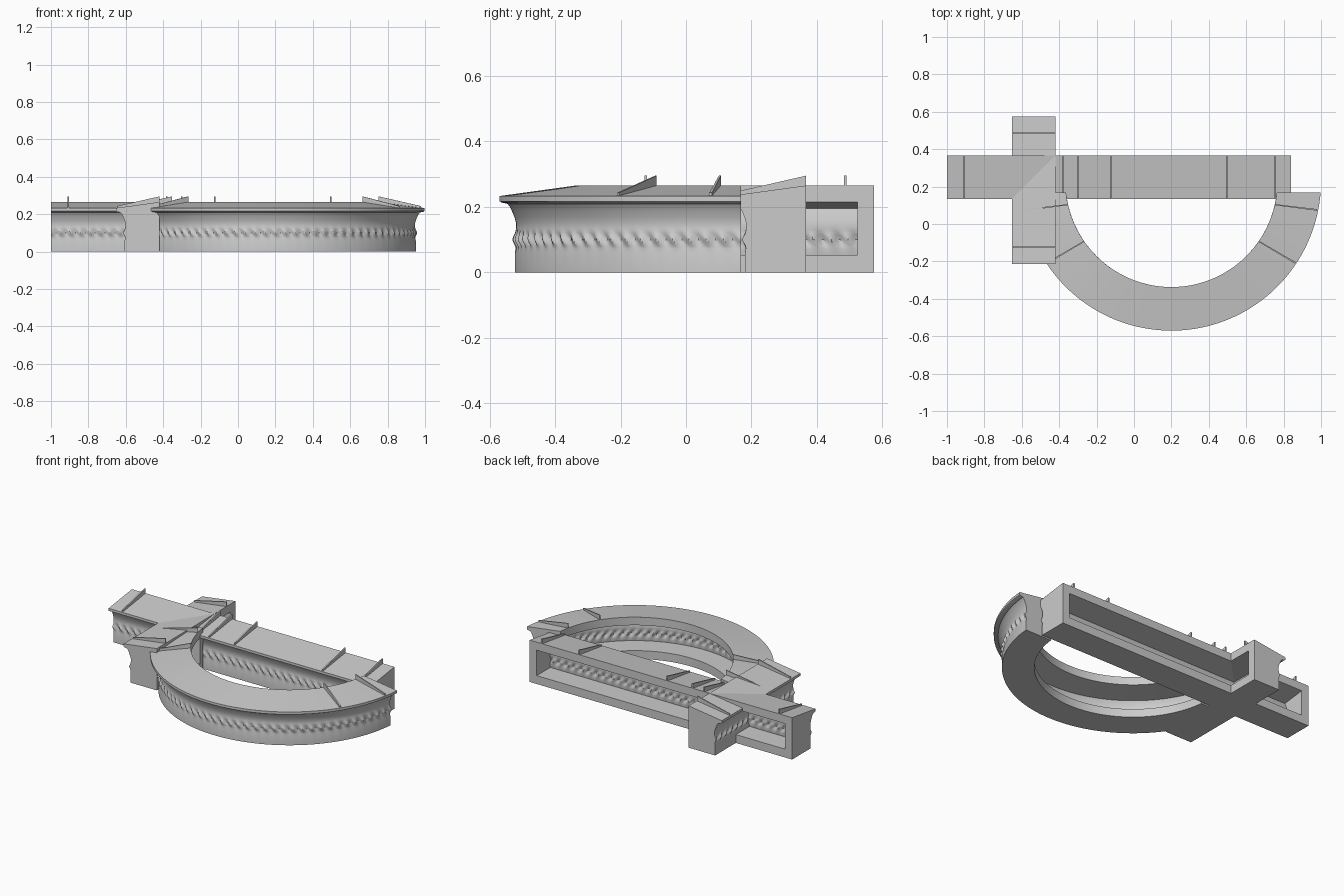
import bpy, bmesh
from math import sin, cos, asin, pi, radians, exp

if "Cube" in bpy.data.objects:
    bpy.data.objects.remove(bpy.data.objects["Cube"])

D = 0.233      # depth of the moulding, back edge to lip
WALL = 0.05    # shell thickness


def straight_x(t, d):
    """Run along x, front facing -y."""
    return -1 + 1.84 * t, 0.366 - d


def cross_y(t, d):
    """Run along y, front facing -x."""
    return -0.42 - d, -0.213 + 0.787 * t


def arc(t, d):
    """Half ring facing outwards, both ends cut at y = 0.168."""
    r = 0.567 + d
    cut = asin(0.062 / r)
    a = pi + cut + (pi - 2 * cut) * t
    return 0.2 + r * cos(a), 0.23 + r * sin(a)


# Outer profile from back top over the lip, down the front, to back bottom
OUTER = [(0, .265), (D, .233), (D, .217), (.226, .213), (.208, .209),
         (.201, .2), (.194, .185), (.187, .168), (.182, .15), (.182, .135)]
BAND = [.128, .121, .114, .107, .1, .093, .086, .079, .072]
OUTER += [(.183, z) for z in BAND] + [(.186, .06), (.186, 0), (0, 0)]
# Inner profile of the hollow
INNER = [(0, .214), (.15, .195), (.135, .16), (.132, .135)]
INNER += [(.133, z) for z in BAND] + [(.136, WALL + .003), (0, WALL + .003)]


def relief(d, z, u):
    """Row of slanted leaf bumps along the middle of the front."""
    if d < .12 or not .065 < z < .13:
        return d
    p = 2 * pi * u + (z - .1) * 55
    fade = exp(-((z - .1) / .017) ** 2)
    return d + fade * (.011 * max(0, cos(p)) - .007 * max(0, -cos(p)) ** 3)


def moulding(name, place, length):
    bm = bmesh.new()
    bumps = round(length / .053)
    n = bumps * 8
    e = WALL / length

    def skin(profile, t0, t1):
        rows = []
        for i in range(n + 1):
            t = t0 + (t1 - t0) * i / n
            row = []
            for d, z in profile:
                x, y = place(t, relief(d, z, t * bumps))
                row.append(bm.verts.new((x, y, z)))
            rows.append(row)
        for a, b in zip(rows, rows[1:]):
            for j in range(len(profile) - 1):
                bm.faces.new((a[j], a[j + 1], b[j + 1], b[j]))
        bm.faces.new(rows[0])
        bm.faces.new(rows[-1])
        return rows

    out, inn = skin(OUTER, 0, 1), skin(INNER, e, 1 - e)
    # Frame around the open back
    for k in (0, -1):
        for i in range(n):
            bm.faces.new((out[i][k], out[i + 1][k], inn[i + 1][k], inn[i][k]))
        bm.faces.new((out[k][0], inn[k][0], inn[k][-1], out[k][-1]))
    bmesh.ops.recalc_face_normals(bm, faces=bm.faces)
    finish(name, bm, True)


def finish(name, bm, smooth=False):
    me = bpy.data.meshes.new(name)
    bm.to_mesh(me)
    bm.free()
    ob = bpy.data.objects.new(name, me)
    bpy.context.collection.objects.link(ob)
    if smooth:
        for p in me.polygons:
            p.use_smooth = True
        me.set_sharp_from_angle(angle=radians(35))


def roof_seam(name, place, t, length):
    """Thin upright strip following the slope of the top."""
    bm = bmesh.new()
    h = .004 / length
    sides = []
    for s in (t - h, t + h):
        sides.append([bm.verts.new((*place(s, d), z)) for d, z in
                      ((0, .255), (0, .295), (D - .006, .243), (D - .006, .226))])
    a, b = sides
    bm.faces.new(a)
    bm.faces.new(b)
    for i in range(4):
        j = (i + 1) % 4
        bm.faces.new((a[i], a[j], b[j], b[i]))
    bmesh.ops.recalc_face_normals(bm, faces=bm.faces)
    finish(name, bm)


# Three moulding lengths, each with its seams
runs = [
    ("straight_cornice", straight_x, 1.84,
     [(x + 1) / 1.84 for x in (-.908, -.382, -.3, -.123, .495, .755)]),
    ("cross_cornice", cross_y, .787,
     [(y + .213) / .787 for y in (-.123, .487)]),
    ("curved_cornice", arc, 2.2,
     [(a - 5.3) / 169.4 for a in (12, 34, 146, 168)]),
]
for name, place, length, seams in runs:
    moulding(name, place, length)
    for i, t in enumerate(seams):
        roof_seam(f"{name}_seam_{i + 1}", place, t, length)
